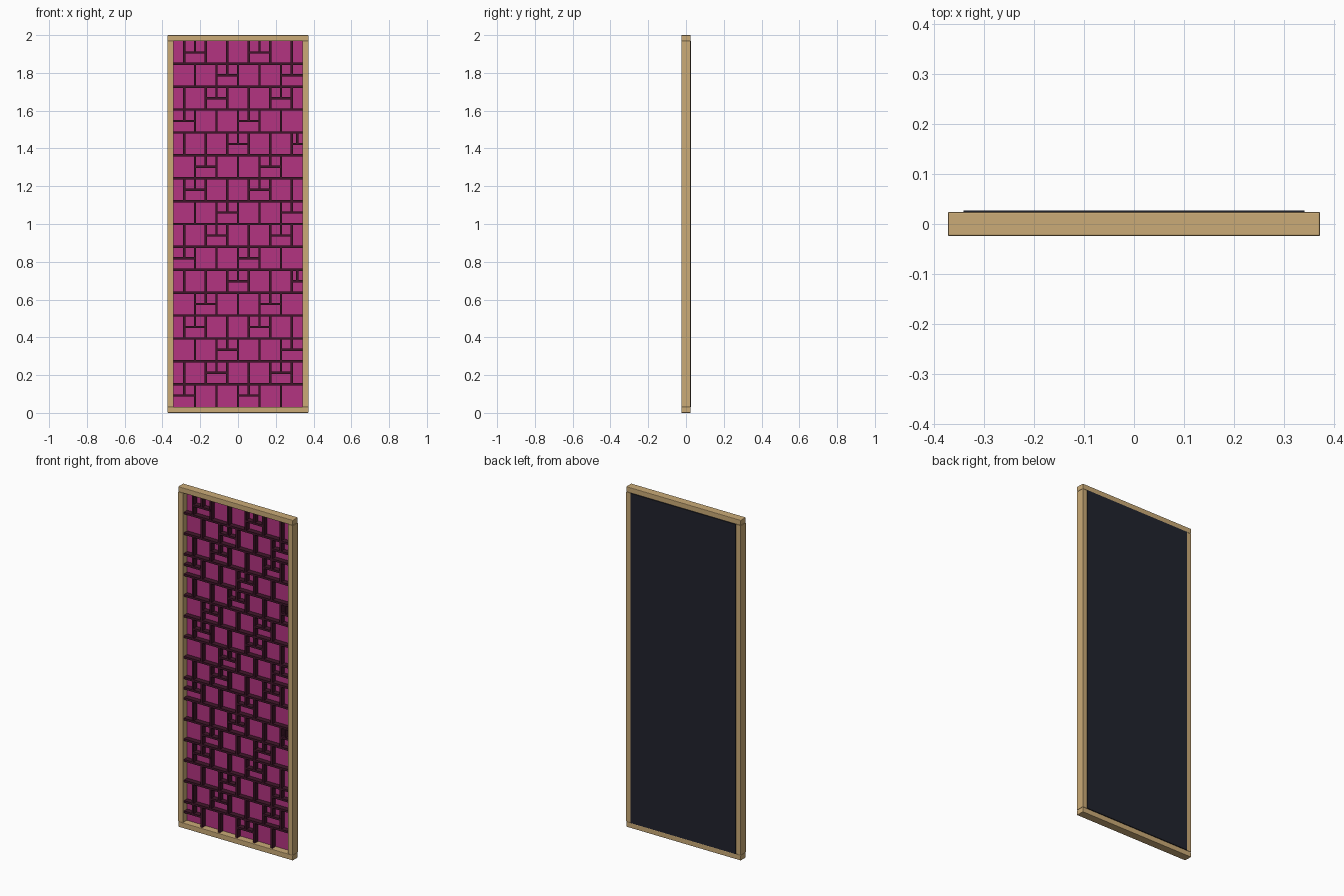
import bpy
import bmesh
from mathutils import Vector

cube = bpy.data.objects.get("Cube")
if cube:
    bpy.data.objects.remove(cube, do_unlink=True)

# Overall sizes
HALF_W, HALF_D, HEIGHT, RAIL = 0.373, 0.024, 2.0, 0.031
IN_X, Z0, Z1 = HALF_W - RAIL, RAIL, HEIGHT - RAIL
ROWS, COLS, BAR = 16, 6, 0.012
ROW_H, CELL = (Z1 - Z0) / ROWS, 2 * IN_X / COLS
BAR_FRONT, PANEL_FRONT, PANEL_BACK = -0.014, 0.016, 0.021


def material(name, rgb):
    linear = [((c / 255 + 0.055) / 1.055) ** 2.4 for c in rgb] + [1]
    mat = bpy.data.materials.new(name)
    mat.use_nodes = True
    mat.diffuse_color = linear
    mat.node_tree.nodes["Principled BSDF"].inputs["Base Color"].default_value = linear
    return mat


def add_box(bm, low, high):
    low, high = Vector(low), Vector(high)
    verts = bmesh.ops.create_cube(bm, size=1)["verts"]
    bmesh.ops.scale(bm, vec=high - low, verts=verts)
    bmesh.ops.translate(bm, vec=(low + high) / 2, verts=verts)


def make_object(name, boxes, mat, bevel=0):
    bm = bmesh.new()
    for low, high in boxes:
        add_box(bm, low, high)
    mesh = bpy.data.meshes.new(name)
    bm.to_mesh(mesh)
    bm.free()
    mesh.materials.append(mat)
    obj = bpy.data.objects.new(name, mesh)
    bpy.context.collection.objects.link(obj)
    if bevel:
        mod = obj.modifiers.new("soft_edges", "BEVEL")
        mod.width, mod.segments = bevel, 2
    return obj


wood = material("tan wood", (203, 171, 119))
pink = material("magenta panel", (180, 52, 129))
maroon = material("dark maroon", (64, 22, 42))
navy = material("dark navy", (33, 35, 45))

# Frame: full width rails with stiles between them
for name, z in (("bottom_rail", 0), ("top_rail", Z1)):
    make_object(name, [((-HALF_W, -HALF_D, z), (HALF_W, HALF_D, z + RAIL))], wood, 0.003)
for name, x in (("right_stile", -HALF_W), ("left_stile", IN_X)):
    make_object(name, [((x, -HALF_D, Z0), (x + RAIL, HALF_D, Z1))], wood, 0.002)

# Panel and backing sheet
make_object("front_panel", [((-IN_X, PANEL_FRONT, Z0), (IN_X, PANEL_BACK, Z1))], pink)
make_object("back_sheet", [((-IN_X, PANEL_BACK, Z0), (IN_X, 0.027, Z1))], navy)

# Lattice: staggered cells, every third one split by a T of bars
h_bars, v_bars = [], []


def h_bar(x0, x1, z):
    h_bars.append(((x0, BAR_FRONT, z - BAR / 2), (x1, PANEL_FRONT, z + BAR / 2)))


def v_bar(x, z0, z1):
    v_bars.append(((x - BAR / 2, BAR_FRONT + 0.0005, z0), (x + BAR / 2, PANEL_FRONT, z1)))


for row in range(ROWS):
    z = Z0 + row * ROW_H
    top, mid = z + ROW_H, z + ROW_H / 2
    odd = row % 2
    if row:
        h_bar(-IN_X, IN_X, z)
    for col in range(COLS + odd):
        start = -IN_X + (col - odd / 2) * CELL
        x0, x1 = max(start, -IN_X), min(start + CELL, IN_X)
        if col:
            v_bar(x0, z, top)
        clipped_start = odd and col == 0
        if (col + (row + 1) // 2) % 3 == 0 and not clipped_start:
            h_bar(x0, x1, mid)
            v_bar((x0 + x1) / 2, mid, top)

make_object("lattice_horizontal_bars", h_bars, maroon)
make_object("lattice_vertical_bars", v_bars, maroon)
